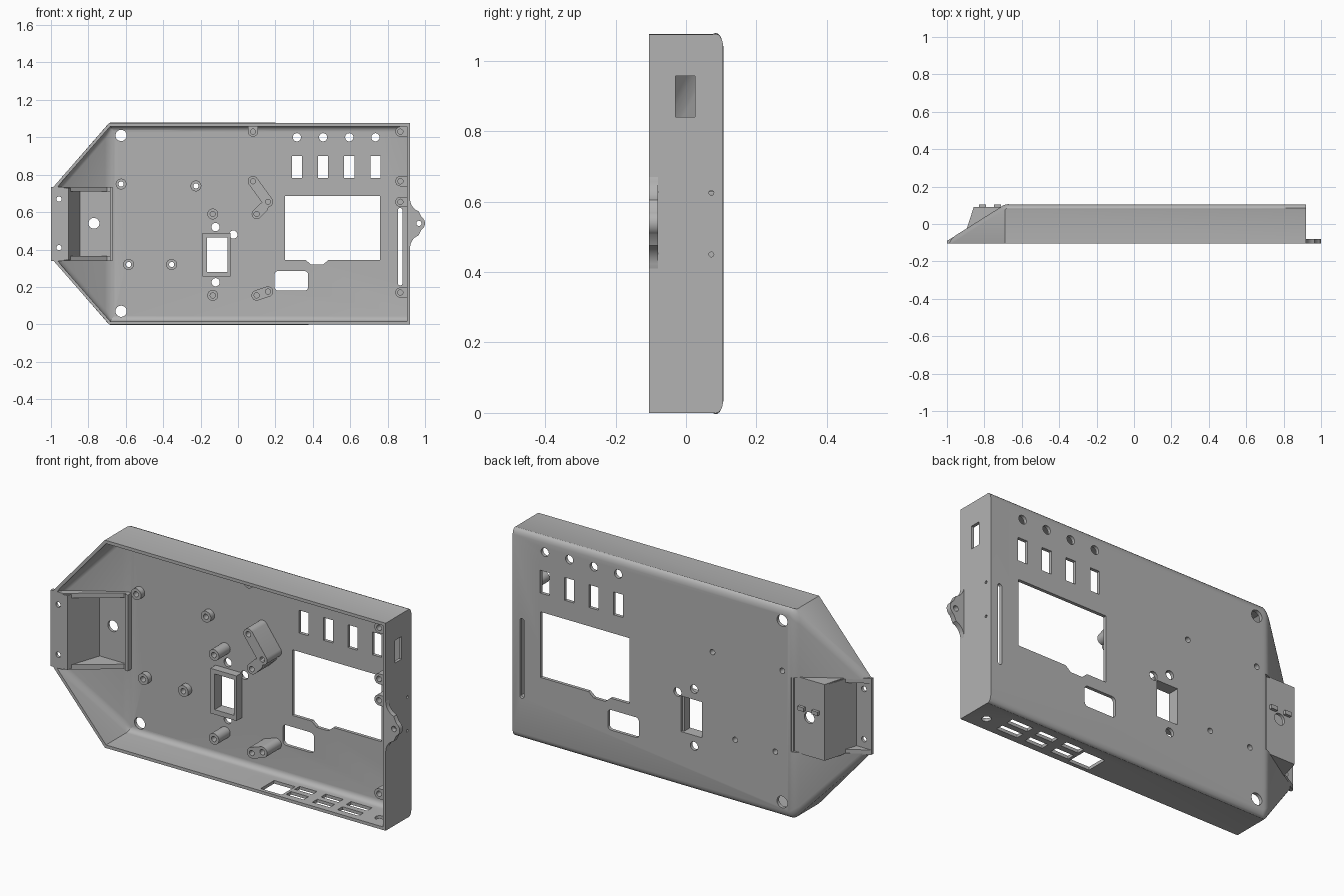
import bpy, bmesh, math
from mathutils import Vector

cube = bpy.data.objects.get("Cube")
if cube:
    bpy.data.objects.remove(cube, do_unlink=True)

grey = bpy.data.materials.new("mid_grey")
grey.use_nodes = True
COLOUR = (0.45, 0.45, 0.45, 1)
grey.diffuse_color = COLOUR
grey.node_tree.nodes["Principled BSDF"].inputs["Base Color"].default_value = COLOUR

FRONT, BACK, PLATE = -0.105, 0.105, 0.088
WALL = 0.016


# Helpers
def make(name, bm):
    bmesh.ops.recalc_face_normals(bm, faces=bm.faces)
    mesh = bpy.data.meshes.new(name)
    bm.to_mesh(mesh)
    bm.free()
    mesh.materials.append(grey)
    ob = bpy.data.objects.new(name, mesh)
    bpy.context.collection.objects.link(ob)
    return ob


def add_prism(bm, pts, a, b, axis="y"):
    place = {"x": lambda u, v, d: (d, u, v),
             "y": lambda u, v, d: (u, d, v),
             "z": lambda u, v, d: (u, v, d)}[axis]
    lo = [bm.verts.new(place(u, v, a)) for u, v in pts]
    hi = [bm.verts.new(place(u, v, b)) for u, v in pts]
    bm.faces.new(lo)
    bm.faces.new(hi[::-1])
    n = len(pts)
    for i in range(n):
        j = (i + 1) % n
        bm.faces.new((lo[i], hi[i], hi[j], lo[j]))


def prism(name, pts, a, b, axis="y"):
    bm = bmesh.new()
    add_prism(bm, pts, a, b, axis)
    return make(name, bm)


def arc(u, v, r, start, end, n):
    return [(u + r * math.cos(math.radians(start + (end - start) * i / n)),
             v + r * math.sin(math.radians(start + (end - start) * i / n)))
            for i in range(n + 1)]


def circle(u, v, r, n=24):
    return arc(u, v, r, 0, 360, n)[:-1]


def rect(u0, u1, v0, v1):
    return [(u0, v0), (u1, v0), (u1, v1), (u0, v1)]


def round_rect(u0, u1, v0, v1, r):
    return (arc(u1 - r, v1 - r, r, 0, 90, 4) + arc(u0 + r, v1 - r, r, 90, 180, 4)
            + arc(u0 + r, v0 + r, r, 180, 270, 4) + arc(u1 - r, v0 + r, r, 270, 360, 4))


def capsule(p, q, r):
    t = math.degrees(math.atan2(q[1] - p[1], q[0] - p[0]))
    return arc(*q, r, t - 90, t + 90, 12) + arc(*p, r, t + 90, t + 270, 12)


def cut(ob, cutter):
    mod = ob.modifiers.new("cut", "BOOLEAN")
    mod.operation = "DIFFERENCE"
    mod.solver = "EXACT"
    mod.object = cutter
    bpy.context.view_layer.objects.active = ob
    bpy.ops.object.modifier_apply(modifier=mod.name)
    bpy.data.objects.remove(cutter, do_unlink=True)


def slice_off(bm, point, normal):
    geom = bm.verts[:] + bm.edges[:] + bm.faces[:]
    res = bmesh.ops.bisect_plane(bm, geom=geom, plane_co=point, plane_no=normal,
                                 clear_outer=True, dist=1e-6)
    edges = [e for e in res["geom_cut"] if isinstance(e, bmesh.types.BMEdge)]
    bmesh.ops.contextual_create(bm, geom=edges)


def case_solid(name, inset, back, front):
    """Tapered case volume with rounded rear edges, shrunk by inset."""
    bm = bmesh.new()
    bmesh.ops.create_cube(bm, size=6)
    slope = Vector((-0.195, 0.31, 0)).normalized()
    for point, normal in (((0, back, 0), Vector((0, 1, 0))),
                          ((0, 0, inset), Vector((0, 0, -1))),
                          ((0, 0, 1.075 - inset), Vector((0, 0, 1))),
                          (None, Vector((-0.355, 0, 0.31)).normalized()),
                          (None, Vector((-0.355, 0, -0.31)).normalized()),
                          (None, slope)):
        if point is None:
            base = Vector((-0.69, BACK, 1.075 if normal.z > 0 else 0))
            point = base - normal * inset
        slice_off(bm, point, normal)
    bm.normal_update()
    rear = [e for e in bm.edges if len(e.link_faces) == 2
            and any(f.normal.y > 0.5 for f in e.link_faces)
            and all(f.normal.x < 0.9 for f in e.link_faces)]
    bmesh.ops.bevel(bm, geom=rear, offset=0.028, segments=5, profile=0.5, affect="EDGES")
    for point, normal in (((0.92 - inset, 0, 0), (1, 0, 0)),
                          ((-1 + inset, 0, 0), (-1, 0, 0)),
                          ((0, front, 0), (0, -1, 0))):
        slice_off(bm, point, normal)
    return make(name, bm)


# Hollow case
case = case_solid("case_shell", 0, BACK, FRONT)
cut(case, case_solid("cavity", WALL, PLATE, -0.2))

# Openings through the rear plate
cuts = bmesh.new()
holes = [circle(-0.625, z, 0.03) for z in (0.07, 1.01)]
holes += [circle(x, z, 0.022) for x, z in ((-0.12, 0.52), (-0.025, 0.48), (-0.12, 0.225))]
for x in (0.315, 0.455, 0.595, 0.735):
    holes += [circle(x, 1.0, 0.022), rect(x - 0.027, x + 0.027, 0.782, 0.9)]
holes.append([(0.25, 0.345), (0.36, 0.345), (0.39, 0.32), (0.455, 0.32), (0.485, 0.345),
              (0.76, 0.345), (0.76, 0.685), (0.25, 0.685)])
holes.append(round_rect(0.195, 0.375, 0.18, 0.285, 0.02))
holes.append(rect(-0.165, -0.045, 0.28, 0.465))
holes.append(capsule((0.867, 0.22), (0.867, 0.61), 0.012))
short_posts = ((-0.625, 0.75), (-0.225, 0.74), (-0.585, 0.32), (-0.355, 0.32))
holes += [circle(x, z, 0.014, 16) for x, z in short_posts]
for pts in holes:
    add_prism(cuts, pts, 0.04, 0.2)

# Openings through the side wall
for pts in (rect(-0.03, 0.025, 0.84, 0.957), circle(0.072, 0.625, 0.007, 12),
            circle(0.072, 0.45, 0.007, 12)):
    add_prism(cuts, pts, 0.88, 0.96, "x")

# Openings through the lower wall
for x, w in ((0.375, 0.05), (0.525, 0.05), (0.68, 0.06)):
    for y in (-0.05, 0.02):
        add_prism(cuts, rect(x - w, x + w, y - 0.02, y + 0.02), -0.05, 0.05, "z")
add_prism(cuts, rect(0.19, 0.31, -0.085, 0.025), -0.05, 0.05, "z")
add_prism(cuts, circle(0.832, -0.03, 0.022), -0.05, 0.05, "z")

# Gap for the nose pocket
add_prism(cuts, rect(-1.1, -0.675, 0.345, 0.73), -0.2, 0.2)
cut(case, make("openings", cuts))

# Nose pocket: folded floor, two cheeks and an inner lip
floor = prism("pocket_floor", [(-1, FRONT), (-0.905, FRONT), (-0.845, 0.075), (-0.67, 0.075),
                               (-0.67, 0.09), (-0.857, 0.09), (-0.915, -0.09), (-1, -0.09)],
              0.345, 0.73, "z")
screw = bmesh.new()
add_prism(screw, circle(-0.77, 0.54, 0.029), 0.0, 0.2)
for z in (0.41, 0.67):
    add_prism(screw, circle(-0.957, z, 0.014, 16), -0.2, -0.05)
cut(floor, make("pocket_holes", screw))
cheek = [(-1, FRONT), (-1, -0.09), (-0.89, -0.025), (-0.857, 0.09), (-0.67, 0.09),
         (-0.67, 0.065), (-0.7, 0.065), (-0.93, FRONT)]
prism("pocket_lower_cheek", cheek, 0.34, 0.365, "z")
prism("pocket_upper_cheek", cheek, 0.71, 0.735, "z")
prism("pocket_lip", rect(-0.685, -0.67, 0.34, 0.735), 0.055, 0.1)
for i, x in enumerate((-0.73, -0.81)):
    prism(f"pocket_peg_{i + 1}", rect(x - 0.018, x + 0.018, 0.57, 0.59), 0.08, BACK)


# Screw posts
def post(name, outline, screws, tip, depth):
    ob = prism(name, outline, tip, 0.092)
    bores = bmesh.new()
    for x, z in screws:
        add_prism(bores, circle(x, z, 0.014, 16), tip - 0.05, depth)
    cut(ob, make("bores", bores))


for i, p in enumerate(short_posts):
    post(f"short_post_{i + 1}", circle(*p, 0.029), [p], 0.058, 0.2)
for i, p in enumerate(((-0.135, 0.59), (-0.135, 0.155))):
    post(f"tall_post_{i + 1}", circle(*p, 0.029), [p], -0.005, 0.06)
for i, (p, q) in enumerate((((0.08, 0.765), (0.16, 0.655)), ((0.10, 0.155), (0.16, 0.175)))):
    post(f"double_post_{i + 1}", capsule(p, q, 0.028), [p, q], -0.03, 0.06)
elbow = (0.10, 0.59)
post("elbow_post", capsule(elbow, (0.135, 0.625), 0.027), [elbow], -0.03, 0.06)
for i, z in enumerate((0.17, 0.655, 0.765, 1.03)):
    side = [(min(x, 0.91), v) for x, v in capsule((0.868, z), (0.95, z), 0.027)]
    post(f"wall_post_{i + 1}", side, [(0.868, z)], -0.085, 0.0)
top = [(x, min(z, 1.065)) for x, z in capsule((0.08, 1.03), (0.08, 1.1), 0.027)]
post("top_post", top, [(0.08, 1.03)], -0.03, 0.06)

# Raised frame around the small opening
frame = prism("opening_frame", rect(-0.19, -0.04, 0.255, 0.488), 0.045, 0.092)
cut(frame, prism("frame_gap", rect(-0.165, -0.055, 0.28, 0.465), 0, 0.2))

# Mounting ear with flared roots
ear_pts = ([(0.915, 0.40)] + arc(0.99, 0.41, 0.07, 180, 110, 6)
           + arc(0.962, 0.54, 0.038, -60, 60, 12)
           + arc(0.99, 0.67, 0.07, 250, 180, 6) + [(0.915, 0.68)])
ear = prism("mounting_ear", ear_pts, FRONT, -0.08)
cut(ear, prism("ear_hole", circle(0.967, 0.54, 0.014, 16), -0.2, 0))

# Smooth the rounded surfaces, keep edges crisp
for ob in bpy.context.scene.objects:
    if ob.type == "MESH" and grey.name in ob.data.materials:
        bpy.ops.object.select_all(action="DESELECT")
        ob.select_set(True)
        bpy.context.view_layer.objects.active = ob
        bpy.ops.object.shade_smooth_by_angle(angle=math.radians(30))
